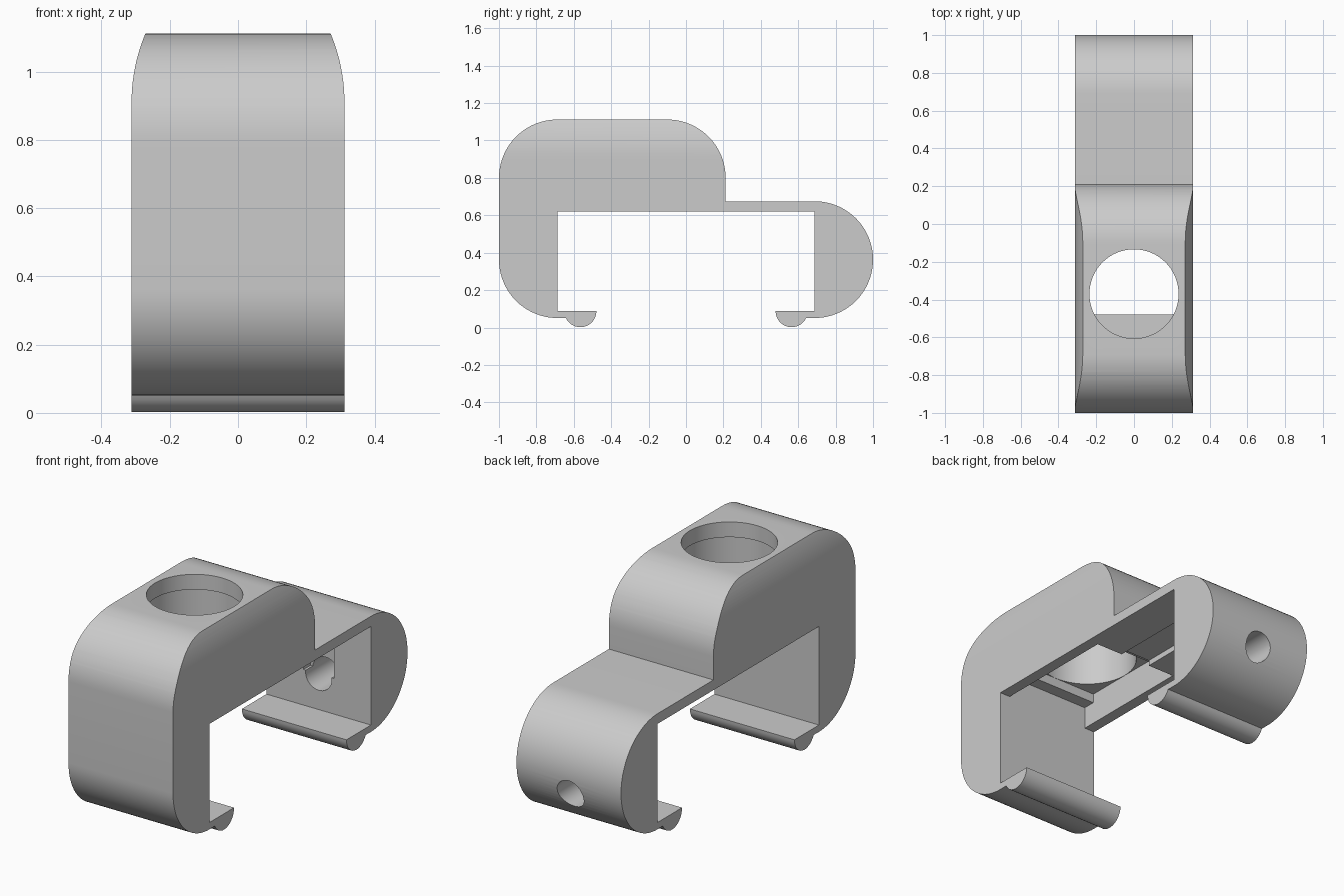
import bpy, bmesh, math
from math import radians

cube = bpy.data.objects.get("Cube")
if cube:
    bpy.data.objects.remove(cube, do_unlink=True)

grey = bpy.data.materials.new("light_grey")
grey.use_nodes = True
GREY = (0.6, 0.6, 0.6, 1)
grey.diffuse_color = GREY
grey.node_tree.nodes["Principled BSDF"].inputs["Base Color"].default_value = GREY


def arc(cx, cz, r, start, end, steps=20):
    """Points along a circular arc, angles in degrees."""
    angles = [radians(start + (end - start) * i / steps) for i in range(steps + 1)]
    return [(cx + r * math.cos(a), cz + r * math.sin(a)) for a in angles]


def prism(name, outline, place, move):
    """Extrude a 2D outline into a solid mesh object."""
    bm = bmesh.new()
    face = bm.faces.new([bm.verts.new(place(u, v)) for u, v in outline])
    grown = bmesh.ops.extrude_face_region(bm, geom=[face])
    verts = [g for g in grown["geom"] if isinstance(g, bmesh.types.BMVert)]
    bmesh.ops.translate(bm, verts=verts, vec=move)
    bmesh.ops.recalc_face_normals(bm, faces=bm.faces)
    mesh = bpy.data.meshes.new(name)
    bm.to_mesh(mesh)
    bm.free()
    obj = bpy.data.objects.new(name, mesh)
    bpy.context.collection.objects.link(obj)
    mesh.materials.append(grey)
    return obj


def box(name, x, y0, y1, z0, z1):
    """Box centred on x = 0 with half width x."""
    return prism(name, [(-x, y0), (x, y0), (x, y1), (-x, y1)],
                 lambda u, v: (u, v, z0), (0, 0, z1 - z0))


def bore(name, r, y, z0, z1):
    """Vertical round cutter."""
    return prism(name, arc(0, y, r, 0, 360, 64)[:-1],
                 lambda u, v: (u, v, z0), (0, 0, z1 - z0))


def apply_boolean(body, cutter, operation):
    mod = body.modifiers.new(cutter.name, "BOOLEAN")
    mod.operation, mod.object, mod.solver = operation, cutter, "EXACT"
    bpy.context.view_layer.objects.active = body
    bpy.ops.object.modifier_apply(modifier=mod.name)
    bpy.data.objects.remove(cutter, do_unlink=True)


W = 0.312      # half width of the bracket
R = 0.312      # outer corner radius
IN = 0.688     # inner face of each leg

# Side profile: housing, thin bridge, two legs with rounded hook lips
back_hook = arc(0.565, 0.088, 0.086, -25, -180, 16)
front_hook = [(-y, z) for y, z in reversed(back_hook)]
profile = (
    arc(-IN, 0.80, R, 180, 90)
    + arc(-0.10, 0.80, R, 90, 0)
    + [(0.212, 0.675)]
    + arc(IN, 0.363, R, 90, -90, 40)
    + back_hook
    + [(IN, 0.088), (IN, 0.62), (-IN, 0.62), (-IN, 0.088)]
    + front_hook
    + arc(-IN, 0.363, R, 270, 180)
)
body = prism("clip_bracket", profile, lambda u, v: (-W, u, v), (2 * W, 0, 0))

# Gently rounded upper sides of the housing
side = [p for p in arc(W - 0.52, 0.91, 0.52, 0, 23, 12)]
envelope = [(W + 0.1, -0.1), (W + 0.1, 0.90), (W, 0.90)] + side
envelope += [(-x, z) for x, z in reversed(envelope)]
apply_boolean(body, prism("side_rounding", envelope,
                          lambda u, v: (u, -1.2, v), (0, 2.4, 0)), "INTERSECT")

# Round opening, wider bore below it, and stepped pockets underneath
HOLE_Y = -0.37
cutters = [
    bore("top_opening", 0.236, HOLE_Y, 0.9, 1.3),
    bore("wide_bore", 0.249, HOLE_Y, 0.7, 1.03),
    box("square_pocket", 0.25, HOLE_Y - 0.25, HOLE_Y + 0.25, 0.7, 0.79),
    box("lower_pocket", 0.25, -IN, 0.01, 0.5, 0.74),
    # Cable channel along the bridge and down the back leg
    box("bridge_channel", 0.09, -0.02, IN + 0.06, 0.55, 0.65),
    box("leg_channel", 0.09, IN - 0.05, IN + 0.06, 0.28, 0.64),
    # Cable hole through the back leg
    prism("cable_hole", arc(0, 0.27, 0.078, 0, 360, 40)[:-1],
          lambda u, v: (u, 0.6, v), (0, 0.6, 0)),
]
for cutter in cutters:
    apply_boolean(body, cutter, "DIFFERENCE")

# Smooth curved walls, sharp edges kept
bpy.ops.object.select_all(action="DESELECT")
body.select_set(True)
bpy.context.view_layer.objects.active = body
bpy.ops.object.shade_smooth_by_angle(angle=radians(20))
